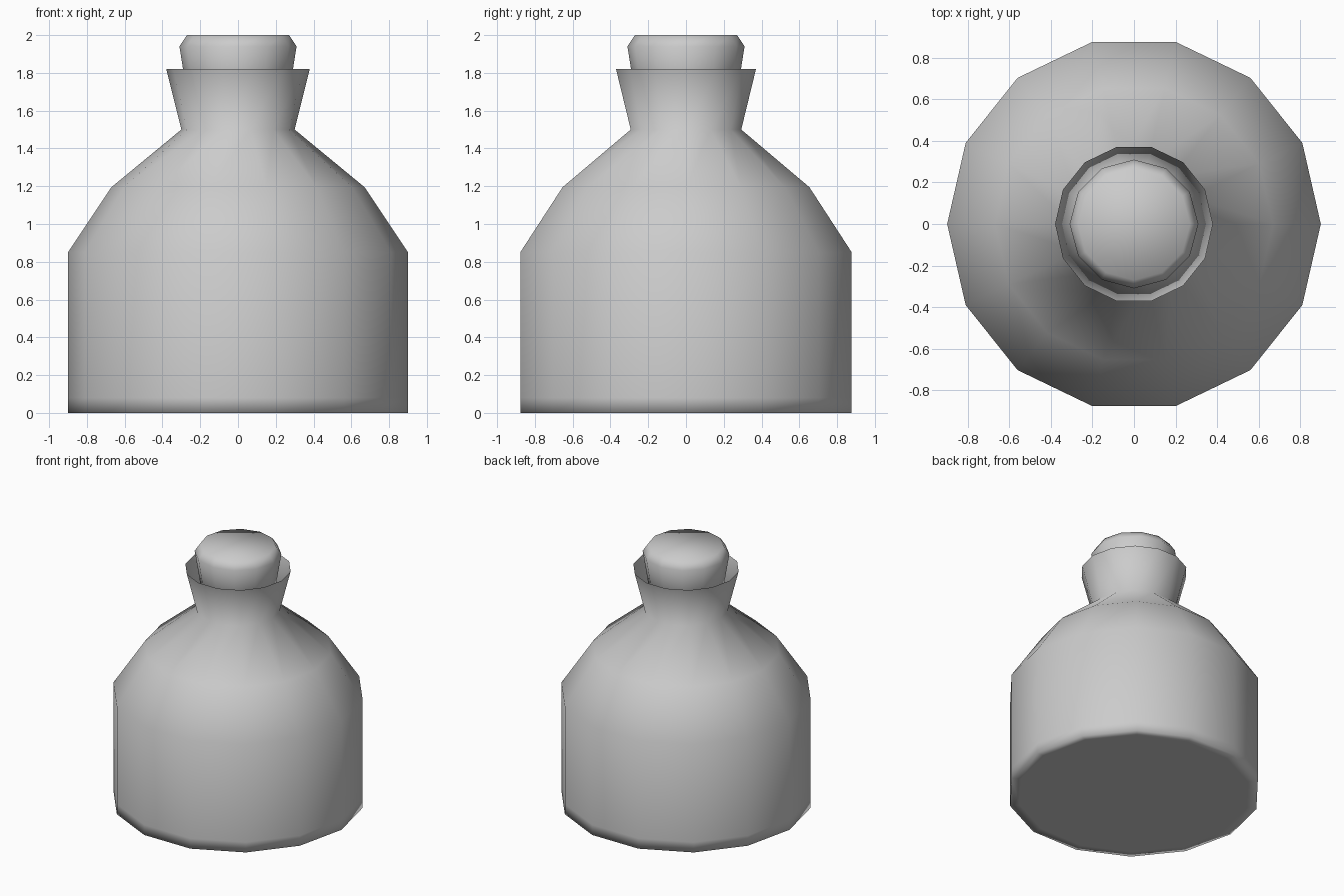
import bpy, bmesh
from math import cos, sin, tau

if "Cube" in bpy.data.objects:
    bpy.data.objects.remove(bpy.data.objects["Cube"])


def lathe(name, profile, sides, cap_top=False):
    """Spin a (radius, height) profile around z, closing the bottom."""
    bm = bmesh.new()
    rings = [[bm.verts.new((r * cos(tau * i / sides), r * sin(tau * i / sides), z))
              for i in range(sides)] for r, z in profile]
    for low, high in zip(rings, rings[1:]):
        for i in range(sides):
            j = (i + 1) % sides
            bm.faces.new((low[i], low[j], high[j], high[i]))
    bm.faces.new(list(reversed(rings[0])))
    if cap_top:
        bm.faces.new(rings[-1])
    for f in bm.faces:
        f.smooth = True
    mesh = bpy.data.meshes.new(name)
    bm.to_mesh(mesh)
    bm.free()
    obj = bpy.data.objects.new(name, mesh)
    bpy.context.collection.objects.link(obj)
    return obj


# Bottle: thin open shell, support loops around the base edge
lathe("bottle", [(0.83, 0), (0.9, 0), (0.9, 0.08), (0.9, 0.85), (0.67, 1.195),
                 (0.3, 1.5), (0.38, 1.82)], 14)

# Stopper: tapered plug with a chamfered top
lathe("stopper", [(0.25, 1.56), (0.31, 1.94), (0.27, 2.0)], 12, cap_top=True)
